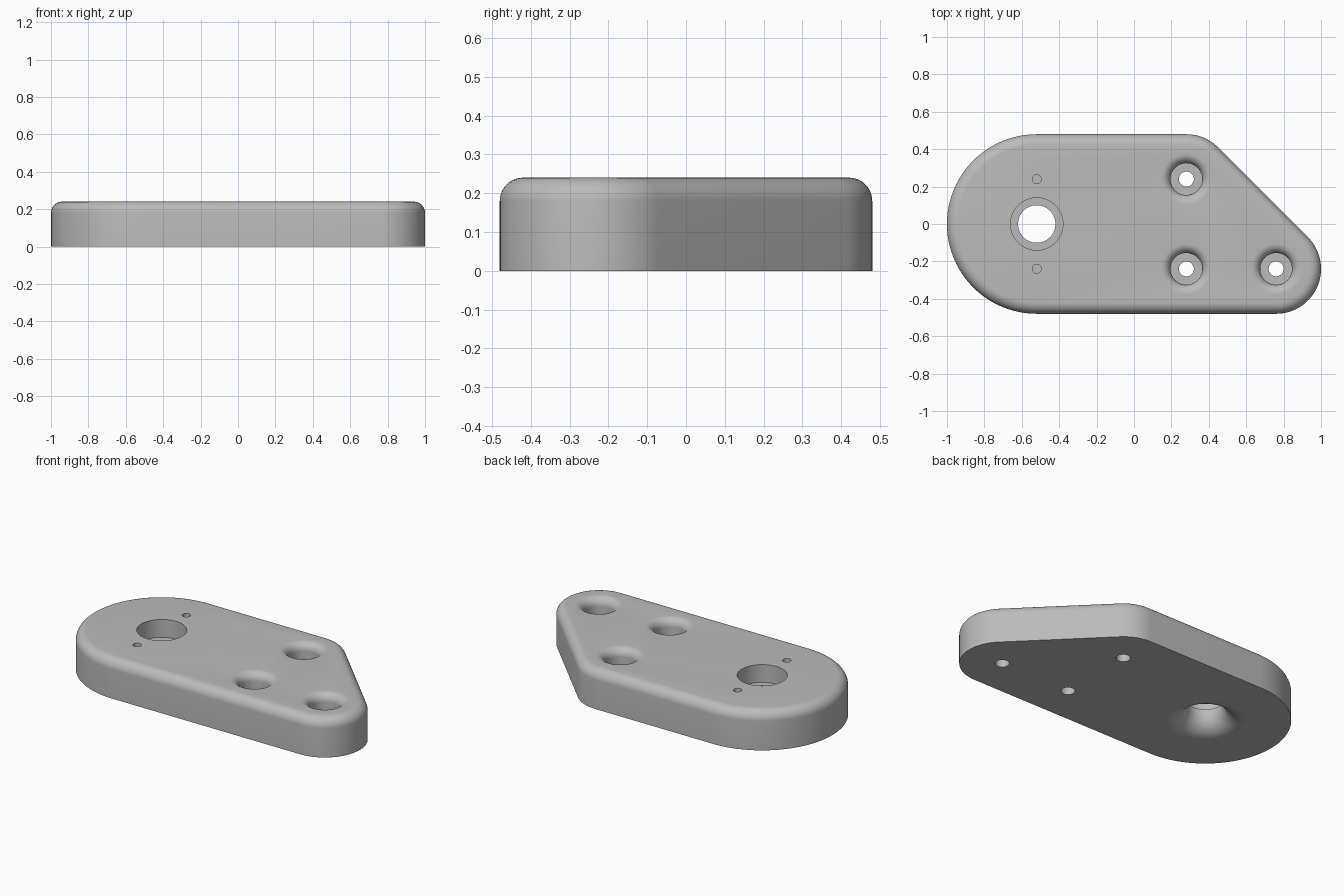
import bpy, bmesh
from math import sin, cos, pi, radians

cube = bpy.data.objects.get("Cube")
if cube:
    bpy.data.objects.remove(cube, do_unlink=True)

HEIGHT = 0.24

grey = bpy.data.materials.new("plain grey")
grey.use_nodes = True
grey.diffuse_color = (0.5, 0.5, 0.5, 1)
grey.node_tree.nodes["Principled BSDF"].inputs["Base Color"].default_value = (0.5, 0.5, 0.5, 1)


def loft(name, rings):
    """Skin a stack of closed rings and cap both ends."""
    bm = bmesh.new()
    loops = [[bm.verts.new(p) for p in ring] for ring in rings]
    n = len(loops[0])
    for low, high in zip(loops, loops[1:]):
        for i in range(n):
            j = (i + 1) % n
            bm.faces.new((low[i], low[j], high[j], high[i]))
    bm.faces.new(loops[0][::-1])
    bm.faces.new(loops[-1])
    bmesh.ops.recalc_face_normals(bm, faces=bm.faces)
    mesh = bpy.data.meshes.new(name)
    bm.to_mesh(mesh)
    bm.free()
    mesh.materials.append(grey)
    obj = bpy.data.objects.new(name, mesh)
    bpy.context.collection.objects.link(obj)
    return obj


def quarter(steps=10):
    return [radians(90) * i / steps for i in range(steps + 1)]


def outline(inset, z):
    """Rounded plate outline; shrinking the corner radii insets it evenly."""
    corners = [(-0.52, 0, 0.48, 90, 270, 48),
               (0.76, -0.24, 0.24, -90, 45, 32),
               (0.28, 0.24, 0.24, 45, 90, 12)]
    ring = []
    for cx, cy, r, start, end, steps in corners:
        for i in range(steps + 1):
            a = radians(start + (end - start) * i / steps)
            ring.append((cx + (r - inset) * cos(a), cy + (r - inset) * sin(a), z))
    return ring


def lathe(name, x, y, profile, sides=64):
    """Turn a radius/height profile around a vertical axis."""
    return loft(name, [[(x + r * cos(2 * pi * i / sides), y + r * sin(2 * pi * i / sides), z)
                        for i in range(sides)] for r, z in profile])


# Plate with a rounded upper edge
EDGE = 0.06
plate = loft("mounting_plate", [outline(0, 0)] + [
    outline(EDGE * (1 - cos(a)), HEIGHT - EDGE + EDGE * sin(a)) for a in quarter()])

# Main bore: straight recess above, trumpet flare below
FLARE = 0.12
flare = [(0.10 + FLARE * (1 - sin(a)), FLARE * (1 - cos(a))) for a in quarter(14)]
cutters = [lathe("main_bore_cutter", -0.52, 0,
                 [(0.10 + FLARE, -0.05)] + flare + [(0.10, 0.13), (0.14, 0.13), (0.14, 0.3)])]

# Screw holes: through hole, counterbore and softened rim
LIP, BORE, FLOOR = 0.05, 0.085, 0.14
rim = [(BORE + LIP * (1 - cos(a)), HEIGHT - LIP + LIP * sin(a)) for a in quarter()]
for x, y in [(0.28, 0.24), (0.28, -0.24), (0.76, -0.24)]:
    cutters.append(lathe("screw_hole_cutter", x, y, [
        (0.04, -0.05), (0.04, FLOOR), (BORE, FLOOR)] + rim + [(BORE + LIP, 0.3)]))

# Blind pin holes either side of the main bore
for y in (-0.24, 0.24):
    cutters.append(lathe("pin_hole_cutter", -0.52, y, [(0.024, 0.12), (0.024, 0.3)], 32))

# Cut every hole, then apply the cuts and drop the cutters
bpy.context.view_layer.objects.active = plate
plate.select_set(True)
for cutter in cutters:
    cutter.hide_render = True
    cut = plate.modifiers.new("cut", 'BOOLEAN')
    cut.operation = 'DIFFERENCE'
    cut.solver = 'EXACT'
    cut.object = cutter
    bpy.ops.object.modifier_apply(modifier=cut.name)
    bpy.data.objects.remove(cutter, do_unlink=True)
bpy.ops.object.shade_smooth_by_angle(angle=radians(30))
